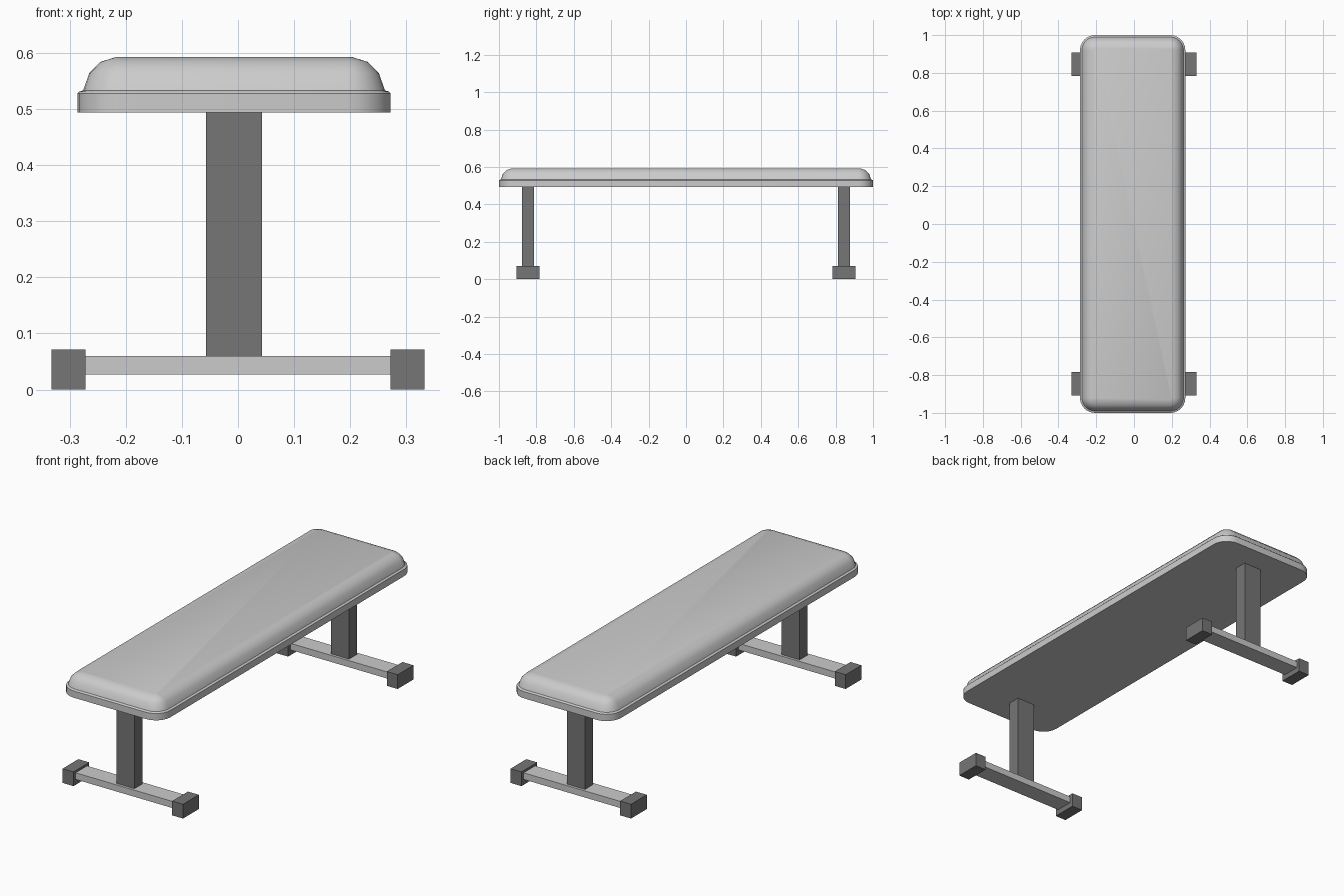
import bpy, bmesh, math

if "Cube" in bpy.data.objects:
    bpy.data.objects.remove(bpy.data.objects["Cube"])


def material(name, v):
    m = bpy.data.materials.new(name)
    m.diffuse_color = (v, v, v, 1)
    m.use_nodes = True
    m.node_tree.nodes["Principled BSDF"].inputs["Base Color"].default_value = m.diffuse_color
    return m


LIGHT = material("light grey", 0.60)
DARK = material("dark grey", 0.18)


def finish(name, bm, mat):
    bmesh.ops.recalc_face_normals(bm, faces=bm.faces)
    me = bpy.data.meshes.new(name)
    bm.to_mesh(me)
    bm.free()
    me.materials.append(mat)
    ob = bpy.data.objects.new(name, me)
    bpy.context.collection.objects.link(ob)
    return ob


def box(name, x0, x1, y0, y1, z0, z1, mat):
    bm = bmesh.new()
    bmesh.ops.create_cube(bm, size=1)
    for v in bm.verts:
        v.co.x = (x0 + x1) / 2 + v.co.x * (x1 - x0)
        v.co.y = (y0 + y1) / 2 + v.co.y * (y1 - y0)
        v.co.z = (z0 + z1) / 2 + v.co.z * (z1 - z0)
    return finish(name, bm, mat)


def rounded_ring(bm, inset, z, cx=-0.007, hx=0.279, hy=1.0, r=0.08, seg=6):
    """Rounded rectangle shrunk by inset about fixed corner centres."""
    ring = []
    for q, (sx, sy) in enumerate([(1, 1), (-1, 1), (-1, -1), (1, -1)]):
        for i in range(seg + 1):
            a = (q + i / seg) * math.pi / 2
            ring.append(bm.verts.new((cx + sx * (hx - r) + (r - inset) * math.cos(a),
                                      sy * (hy - r) + (r - inset) * math.sin(a), z)))
    return ring


# Padded seat: board rim with a small lip, then a domed cushion edge
profile = [(0, 0.494), (0, 0.528), (0.003, 0.531), (0.010, 0.533),
           (0.021, 0.564), (0.041, 0.584), (0.070, 0.593)]
bm = bmesh.new()
rings = [rounded_ring(bm, *p) for p in profile]
for a, b in zip(rings, rings[1:]):
    for i in range(len(a)):
        j = (i + 1) % len(a)
        bm.faces.new((a[i], a[j], b[j], b[i]))
bm.faces.new(rings[0][::-1])
bm.faces.new(rings[-1])
seat = finish("padded_seat", bm, LIGHT)
bpy.context.view_layer.objects.active = seat
seat.select_set(True)
bpy.ops.object.shade_smooth_by_angle(angle=math.radians(40))

# Front and back stands: post, cross bar and two end feet
for end, y in (("front", -0.845), ("back", 0.845)):
    box(end + "_post", -0.057, 0.043, y - 0.032, y + 0.032, 0.06, 0.495, DARK)
    box(end + "_cross_bar", -0.272, 0.272, y - 0.045, y + 0.045, 0.027, 0.06, LIGHT)
    for side, s in (("left", -1), ("right", 1)):
        box(f"{end}_{side}_foot", s * 0.302 - 0.03, s * 0.302 + 0.03,
            y - 0.062, y + 0.062, 0, 0.071, DARK)
